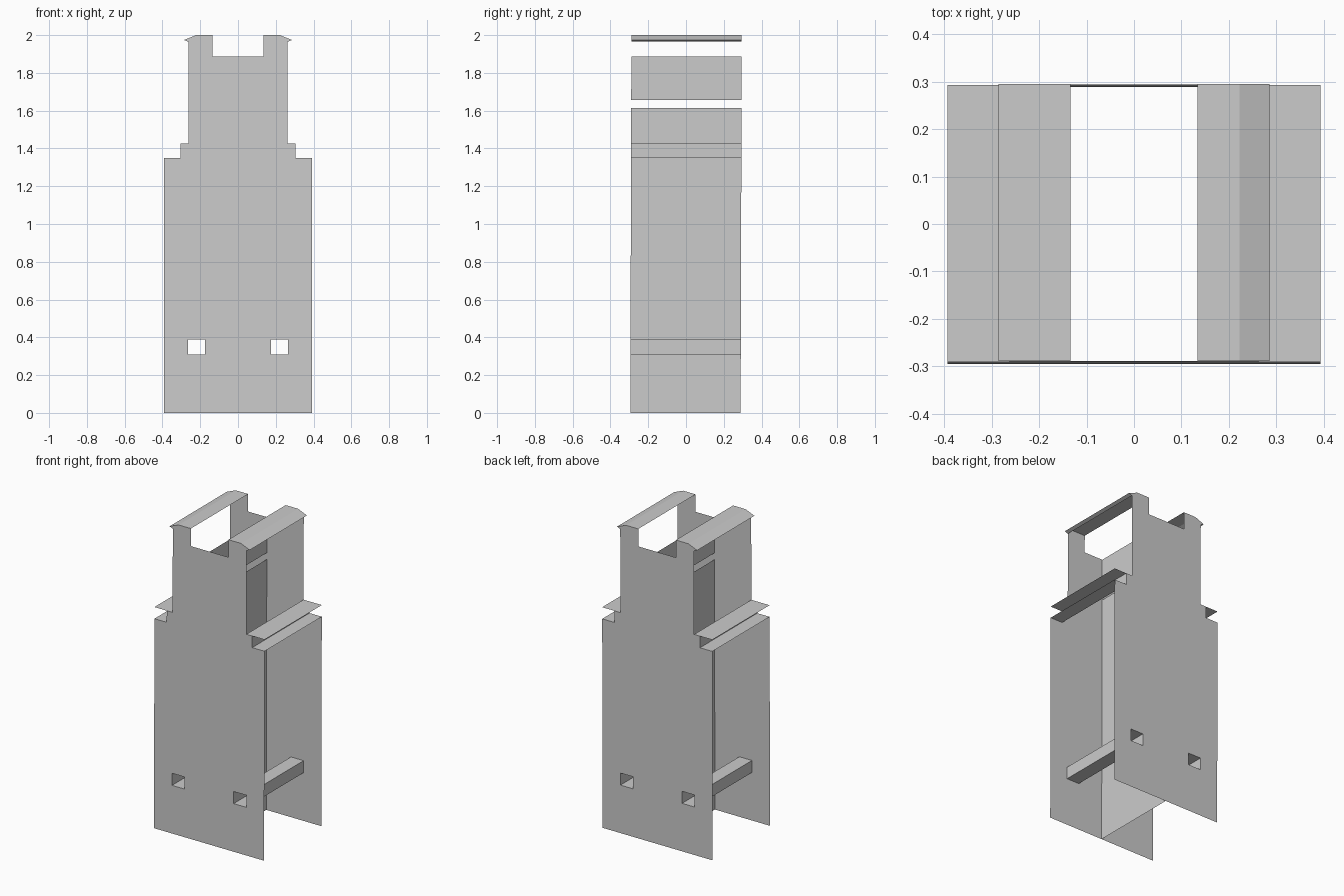
import bpy, bmesh

if "Cube" in bpy.data.objects:
    bpy.data.objects.remove(bpy.data.objects["Cube"])

D = 0.292      # half depth between the two end plates
LEAN = 0.003   # whole model leans very slightly towards +y with height


def finish(name, bm):
    for v in bm.verts:
        v.co.y += LEAN * (v.co.z - 1.0)
    me = bpy.data.meshes.new(name)
    bm.to_mesh(me)
    bm.free()
    ob = bpy.data.objects.new(name, me)
    bpy.context.collection.objects.link(ob)
    return ob


def plate(name, y, loops):
    """Flat x-z sheet; the first loop is the outline, the others are holes."""
    bm = bmesh.new()
    for pts in loops:
        vs = [bm.verts.new((x, y, z)) for x, z in pts]
        for a, b in zip(vs, vs[1:] + vs[:1]):
            bm.edges.new((a, b))
    bmesh.ops.triangle_fill(bm, edges=bm.edges[:], use_beauty=True,
                            normal=(0, -1 if y < 0 else 1, 0))
    finish(name, bm)


def sheet(name, pts, closed=False, sides=(1, -1)):
    """Extrude an x-z profile along the depth, mirrored in x."""
    for s in sides:
        bm = bmesh.new()
        rows = [[bm.verts.new((s * x, y, z)) for y in (-D, D)] for x, z in pts]
        if closed:
            rows.append(rows[0])
        for (a, b), (c, d) in zip(rows, rows[1:]):
            bm.faces.new((a, c, d, b) if s < 0 else (a, b, d, c))
        tag = "" if len(sides) == 1 else ("_right" if s > 0 else "_left")
        finish(name + tag, bm)


# End plates: stepped outline with a notched top and two square holes
half = [(0.393, 0), (0.393, 1.35), (0.305, 1.35), (0.305, 1.425), (0.263, 1.425),
        (0.263, 1.965), (0.286, 1.974), (0.222, 2.0), (0.134, 2.0), (0.134, 1.887)]
outline = half + [(-x, z) for x, z in reversed(half)]
hole = [(0.175, 0.31), (0.265, 0.31), (0.265, 0.388), (0.175, 0.388)]
holes = [hole, [(-x, z) for x, z in hole]]
plate("front_plate", -D, [outline] + holes)
plate("back_plate", D, [outline] + holes)

# Central partition with a slot between its two panels
sheet("lower_partition", [(0, 0), (0, 1.615)], sides=(1,))
sheet("upper_partition", [(0, 1.657), (0, 1.887)], sides=(1,))

# Square channels joining the holes of both plates
sheet("channel", hole, closed=True)

# Shoulder ledges: lower ledge, slot wall and upper ledge
sheet("shoulder_ledge", [(0.393, 1.35), (0.305, 1.35), (0.305, 1.425)])
sheet("upper_ledge", [(0.263, 1.425), (0.393, 1.425)])

# Roof caps with sloped outer edge and small return lip
sheet("roof_cap", [(0.134, 2.0), (0.222, 2.0), (0.286, 1.974), (0.263, 1.965)])
